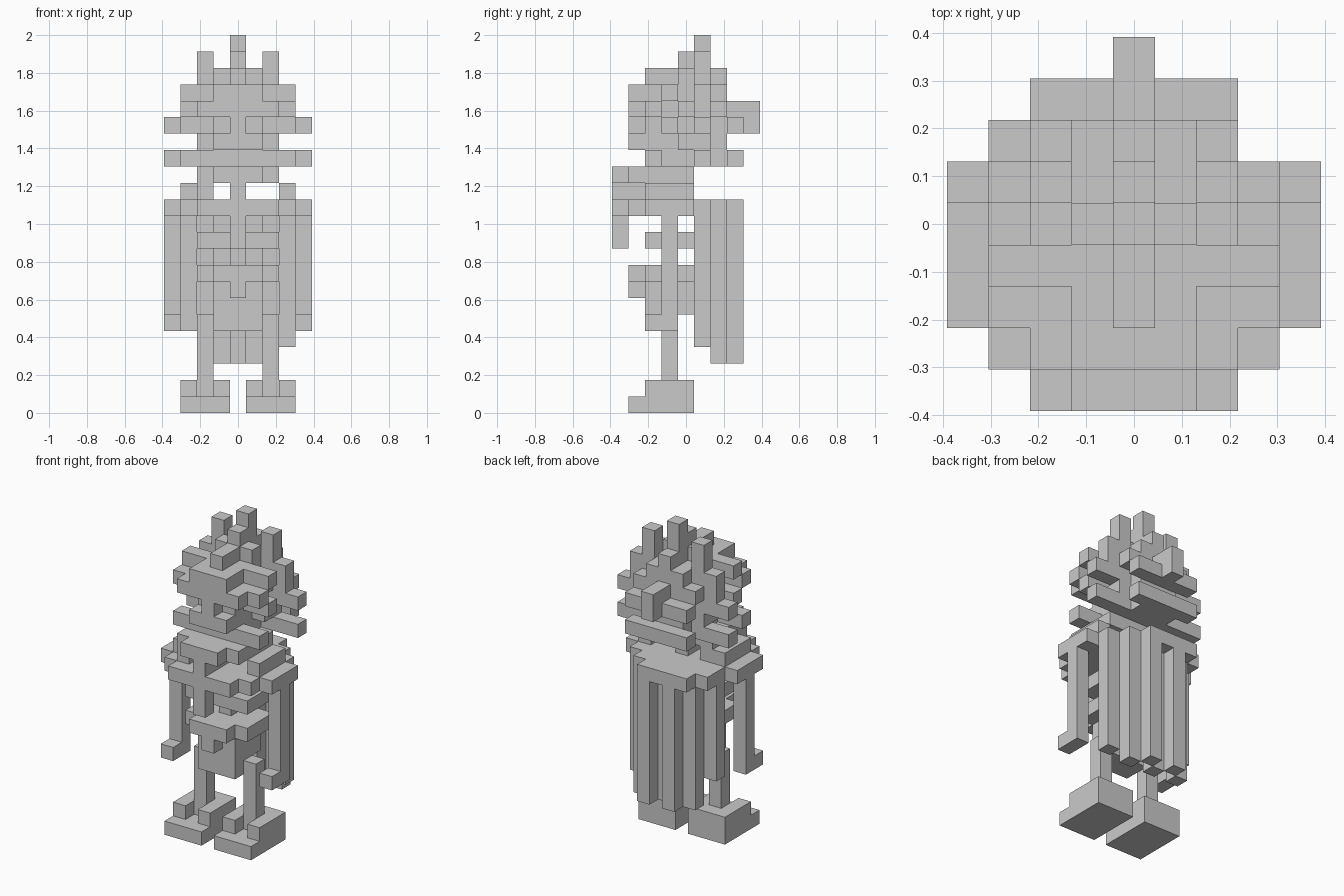
import bpy
import bmesh
from mathutils import Matrix, Vector

cube = bpy.data.objects.get("Cube")
if cube:
    bpy.data.objects.remove(cube, do_unlink=True)

UNIT = 2 / 23  # edge of one block
COLOUR = (0.59, 0.59, 0.59, 1)

grey = bpy.data.materials.new("plain_grey")
grey.use_nodes = True
grey.diffuse_color = COLOUR
grey.node_tree.nodes["Principled BSDF"].inputs["Base Color"].default_value = COLOUR


def part(name, *boxes, mirror=False):
    """Join boxes given as inclusive (x, y, z) block ranges into one object."""
    bm = bmesh.new()
    for ranges in boxes:
        spans = [r if isinstance(r, tuple) else (r, r) for r in ranges]
        sides = (1, -1) if mirror else (1,)
        for side in sides:
            centre = Vector([(a + b) / 2 for a, b in spans])
            centre.x *= side
            centre.z += 0.5
            size = Vector([b - a + 1 for a, b in spans])
            matrix = Matrix.Translation(centre * UNIT) @ Matrix.Diagonal((*(size * UNIT), 1))
            bmesh.ops.create_cube(bm, size=1, matrix=matrix)
    mesh = bpy.data.meshes.new(name)
    bm.to_mesh(mesh)
    bm.free()
    mesh.materials.append(grey)
    obj = bpy.data.objects.new(name, mesh)
    bpy.context.collection.objects.link(obj)
    return obj


# Feet with two raised toe ridges, and thin legs
part("feet", ((1, 3), (-3, 0), 0), ((1, 3), (-1, 0), 1),
     (1, -2, 1), (3, -2, 1), mirror=True)
part("legs", (2, -1, (2, 5)), mirror=True)

# Hips, belt and front cloth
part("hips", ((-1, 1), (-1, 0), (6, 7)), ((-1, 1), -1, 5))
part("belt", ((-1, 1), -3, 8), ((-2, 2), (-2, 0), 8))
part("belt_knot", (0, -3, 7))
part("front_cloth", ((-1, 1), -2, (5, 7)))

# Spine and ribs
part("spine", (0, -1, (8, 14)))
part("ribs", ((-2, 2), (-2, 0), 10))
part("chest", ((-3, 3), (-3, 0), 12))

# Shoulders and arms
part("shoulder_pads", (3, (-2, 0), 13), (4, (-2, 0), 12), mirror=True)
part("arms", (4, -1, (5, 12)), mirror=True)
part("hands", (4, -2, 5), mirror=True)

# Scarf with a hanging end
part("scarf", ((-2, 2), (-3, 0), 14), ((-1, 1), -4, 14), (0, (-4, 0), 13),
     (-2, (-3, 0), 13), ((-2, 2), -4, 12))
part("scarf_end", (0, -4, (10, 11)))

# Pleated cape hanging from a flat yoke
part("cape_yoke", ((-3, 3), 1, 12), ((-3, 2), 2, 12), ((-2, 1), 3, 12))
part("cape_inner_pleat", (0, 2, (3, 11)))
part("cape_middle_pleats", (1, 3, (3, 11)), (2, 2, (3, 11)), mirror=True)
part("cape_left_pleat", (3, 1, (4, 11)))
part("cape_right_pleat", (-3, 1, (5, 11)))

# Narrow head and mask
part("head", ((-1, 1), (-2, 1), (15, 19)))
part("mask_brow", ((-1, 1), -3, 19), ((-2, 2), -3, 18))
part("mask_nose", (0, -3, 17))
part("mask_cheeks", ((-1, 1), -3, 16))
part("jaw", ((2, 3), -2, 15), mirror=True)

# Hair tiers, side spikes and crest
part("hair_tiers", ((-4, 4), 1, 15), ((-4, 4), 1, 17),
     ((-2, 2), 3, 15), ((-2, 2), 3, 17))
part("hair_back", ((-1, 1), 2, (15, 19)))
part("hair_side_spikes", ((2, 3), -1, 19), ((2, 3), -2, 18), ((2, 3), -1, 17),
     (2, 0, 18), (2, 0, 16), (3, 1, (18, 19)), (2, 2, 18), (1, 0, 20), mirror=True)
part("hair_horns", (2, 1, (15, 21)), mirror=True)
part("crest", (0, (-2, 2), 20), (0, (0, 1), 21), (0, 1, 22))
part("hair_knot", (0, 3, 18), (0, 4, (17, 18)))
